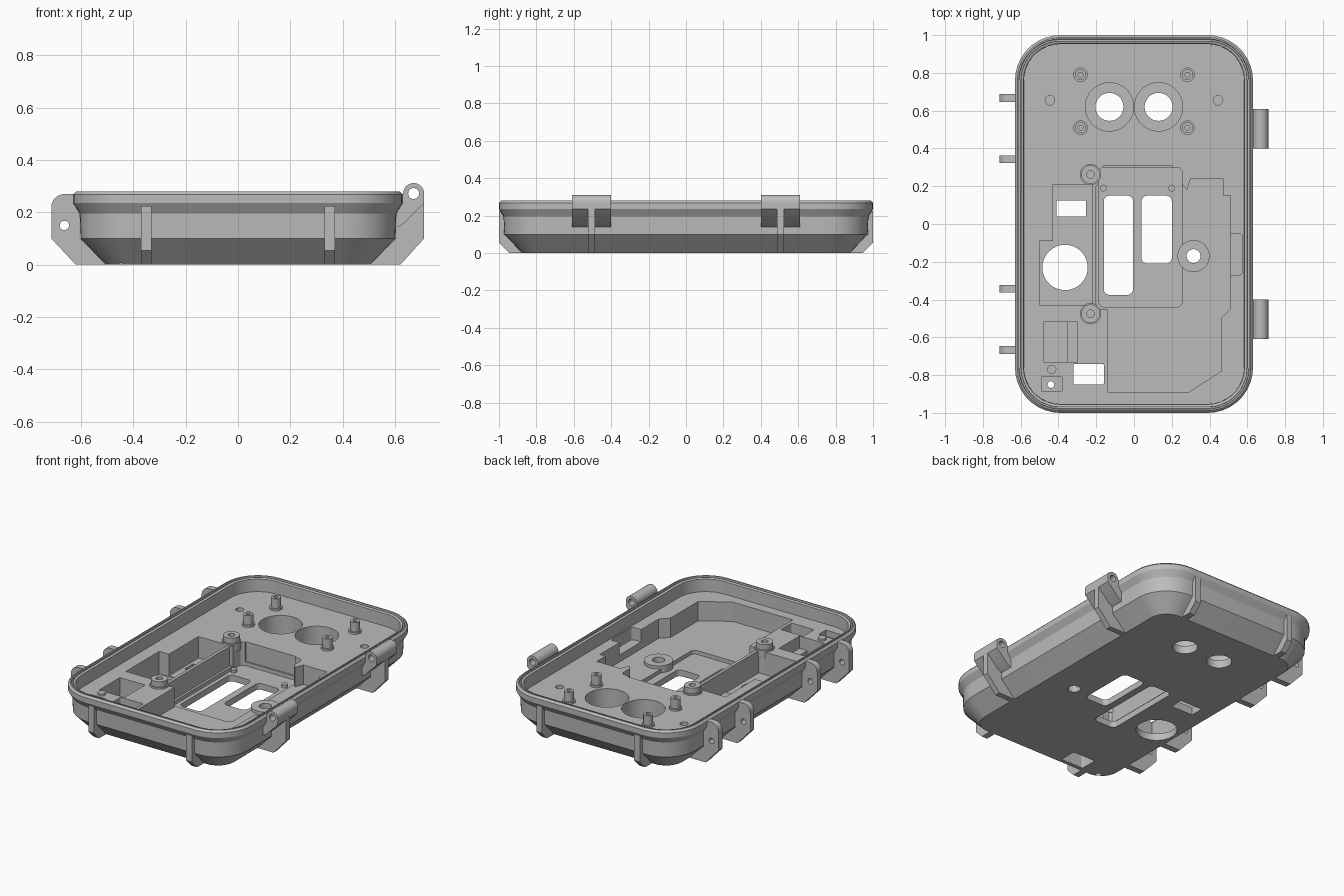
import bpy, bmesh, math

cube = bpy.data.objects.get("Cube")
if cube:
    bpy.data.objects.remove(cube, do_unlink=True)

GREY = (0.5, 0.5, 0.5, 1)
mat = bpy.data.materials.new("plain grey")
mat.use_nodes = True
mat.diffuse_color = GREY
mat.node_tree.nodes["Principled BSDF"].inputs["Base Color"].default_value = GREY


def finish(name, bm):
    bmesh.ops.recalc_face_normals(bm, faces=bm.faces)
    mesh = bpy.data.meshes.new(name)
    bm.to_mesh(mesh)
    bm.free()
    mesh.materials.append(mat)
    obj = bpy.data.objects.new(name, mesh)
    bpy.context.collection.objects.link(obj)
    return obj


def loft(name, rings):
    """Skin a stack of equal-length point rings and cap both ends."""
    bm = bmesh.new()
    rows = [[bm.verts.new(p) for p in ring] for ring in rings]
    n = len(rows[0])
    for a, b in zip(rows, rows[1:]):
        for i in range(n):
            bm.faces.new((a[i], a[(i + 1) % n], b[(i + 1) % n], b[i]))
    bm.faces.new(rows[0])
    bm.faces.new(rows[-1])
    return finish(name, bm)


def prism(name, pts, lo, hi, axis="z"):
    place = {"z": lambda p, h: (p[0], p[1], h),
             "y": lambda p, h: (p[0], h, p[1]),
             "x": lambda p, h: (h, p[0], p[1])}[axis]
    return loft(name, [[place(p, h) for p in pts] for h in (lo, hi)])


def arc(cx, cy, r, start=0, end=360, n=32):
    last = n if end - start == 360 else n - 1
    return [(cx + r * math.cos(math.radians(start + (end - start) * i / last)),
             cy + r * math.sin(math.radians(start + (end - start) * i / last)))
            for i in range(n)]


def rect(x0, x1, y0, y1, r=0):
    if not r:
        return [(x0, y0), (x1, y0), (x1, y1), (x0, y1)]
    return (arc(x1 - r, y1 - r, r, 0, 90, 10) + arc(x0 + r, y1 - r, r, 90, 180, 10)
            + arc(x0 + r, y0 + r, r, 180, 270, 10) + arc(x1 - r, y0 + r, r, 270, 360, 10))


def cut(obj, pts, lo, hi, axis="z"):
    cutter = prism("cutter", pts, lo, hi, axis)
    mod = obj.modifiers.new("cut", "BOOLEAN")
    mod.operation, mod.solver, mod.object = "DIFFERENCE", "EXACT", cutter
    bpy.context.view_layer.objects.active = obj
    bpy.ops.object.modifier_apply(modifier=mod.name)
    bpy.data.objects.remove(cutter, do_unlink=True)


FLOOR, TOP, UNDER = 0.19, 0.4, -0.1

# Tray: inset from the outer outline, and height
profile = [(.125, 0), (.028, .1), (.025, .195), (0, .235), (0, .268), (.012, .28),
           (.02, .28), (.022, .265), (.03, .265), (.031, .275), (.045, .27), (.047, FLOOR)]
tray = loft("tray", [[(x, y, z) for x, y in
                      rect(d - .63, .63 - d, d - 1, 1 - d, .24 - d)] for d, z in profile])

# Large battery pocket with side notch and lower slotted bed
pocket = [(-.16, .31), (.2, .31), (.21, .26), (.28, .18), (.3, .24), (.47, .24), (.47, .15),
          (.51, .15), (.51, -.45), (.46, -.5), (.46, -.78), (.29, -.89), (-.14, -.89),
          (-.14, -.45), (-.2, -.45), (-.2, .2), (-.16, .24)]
cut(tray, pocket, .065, TOP)
cut(tray, rect(.48, .575, -.27, -.05, .02), .11, TOP)
cut(tray, rect(-.185, .255, -.44, .3, .03), .04, TOP)

# Component pockets on the other side
cut(tray, rect(-.43, -.22, -.12, .21), .05, TOP)
cut(tray, rect(-.5, -.22, -.43, -.09), .045, TOP)
cut(tray, rect(-.48, -.355, -.73, -.52), .07, TOP)
cut(tray, rect(-.36, -.3, -.73, -.52), .11, TOP)
cut(tray, rect(-.49, -.38, -.885, -.81), .15, TOP)

# Twin round recesses with through holes
for side in (-1, 1):
    cut(tray, arc(side * .13, .62, .128, n=48), .05, TOP)
    cut(tray, arc(side * .13, .62, .074), UNDER, TOP)
    cut(tray, arc(side * .445, .655, .025, n=20), .15, TOP)

# Openings through the base
for outline in (rect(-.16, -.005, -.375, .15, .03), rect(.04, .2, -.21, .15, .03),
                rect(-.41, -.255, .04, .125), rect(-.32, -.16, -.85, -.74, .008),
                arc(-.365, -.23, .12, n=48), arc(.315, -.17, .037),
                arc(-.44, -.85, .018, n=16)):
    cut(tray, outline, UNDER, TOP)


# Screw posts and bosses
def post(name, x, y, r, bore, lo, hi):
    body = prism(name, arc(x, y, r), lo, hi)
    cut(body, arc(x, y, bore, n=20), lo + .02 if bore < .03 else UNDER, TOP)


for x in (-.283, .283):
    for y in (.51, .79):
        prism("post_foot", arc(x, y, .038), FLOOR - .01, FLOOR + .012)
        post("screw_post", x, y, .029, .013, FLOOR - .01, .262)
for y in (.262, -.475):
    post("large_boss", -.23, y, .049, .02, .05, .235)
    prism("boss_foot", arc(-.23, y, .056), .15, FLOOR + .01)
post("drain_boss", .315, -.17, .085, .037, .03, .085)
prism("locating_pip", arc(-.435, -.77, .024, n=20), FLOOR - .01, FLOOR + .012)
for x in (-.163, .2):
    prism("bed_pin", arc(x, .19, .018, n=16), .03, .06)

# Latch tabs
tab = ([(-.5, 0), (-.62, 0), (-.713, .1)] + arc(-.663, .22, .05, 180, 90, 8)
       + [(-.605, .27), (-.605, .1)])
for y in (-.667, -.342, .342, .667):
    latch = prism("latch_tab", tab, y - .02, y + .02, "y")
    cut(latch, arc(-.663, .15, .018, n=20), -1, 1, "y")

# Hinges: knuckle block with a thin rib below
block = ([(.605, .14), (.63, .155), (.71, .235)] + arc(.671, .272, .04, 0, 180, 16)
         + [(.625, .235), (.605, .235)])
rib = [(.5, 0), (.62, 0), (.711, .1), (.711, .245), (.605, .235), (.605, .1)]
for y in (-.505, .505):
    hinge = prism("hinge_knuckle", block, y - .104, y + .104, "y")
    cut(hinge, arc(.671, .272, .021, n=20), -1, 1, "y")
    gusset = prism("hinge_rib", rib, y - .018, y + .018, "y")
    cut(gusset, arc(.671, .272, .021, n=20), -1, 1, "y")

# Foot ribs on both ends
foot = [(.875, 0), (.945, 0), (1, .055), (1, .225), (.965, .225), (.965, .1)]
for end in (-1, 1):
    for x in (-.35, .35):
        prism("end_rib", [(end * y, z) for y, z in foot], x - .02, x + .02, "x")

# Smooth rounded surfaces, keep hard edges
for obj in bpy.context.collection.objects:
    if obj.type == "MESH" and mat.name in obj.data.materials:
        obj.select_set(True)
        bpy.context.view_layer.objects.active = obj
bpy.ops.object.shade_smooth_by_angle(angle=math.radians(25))
